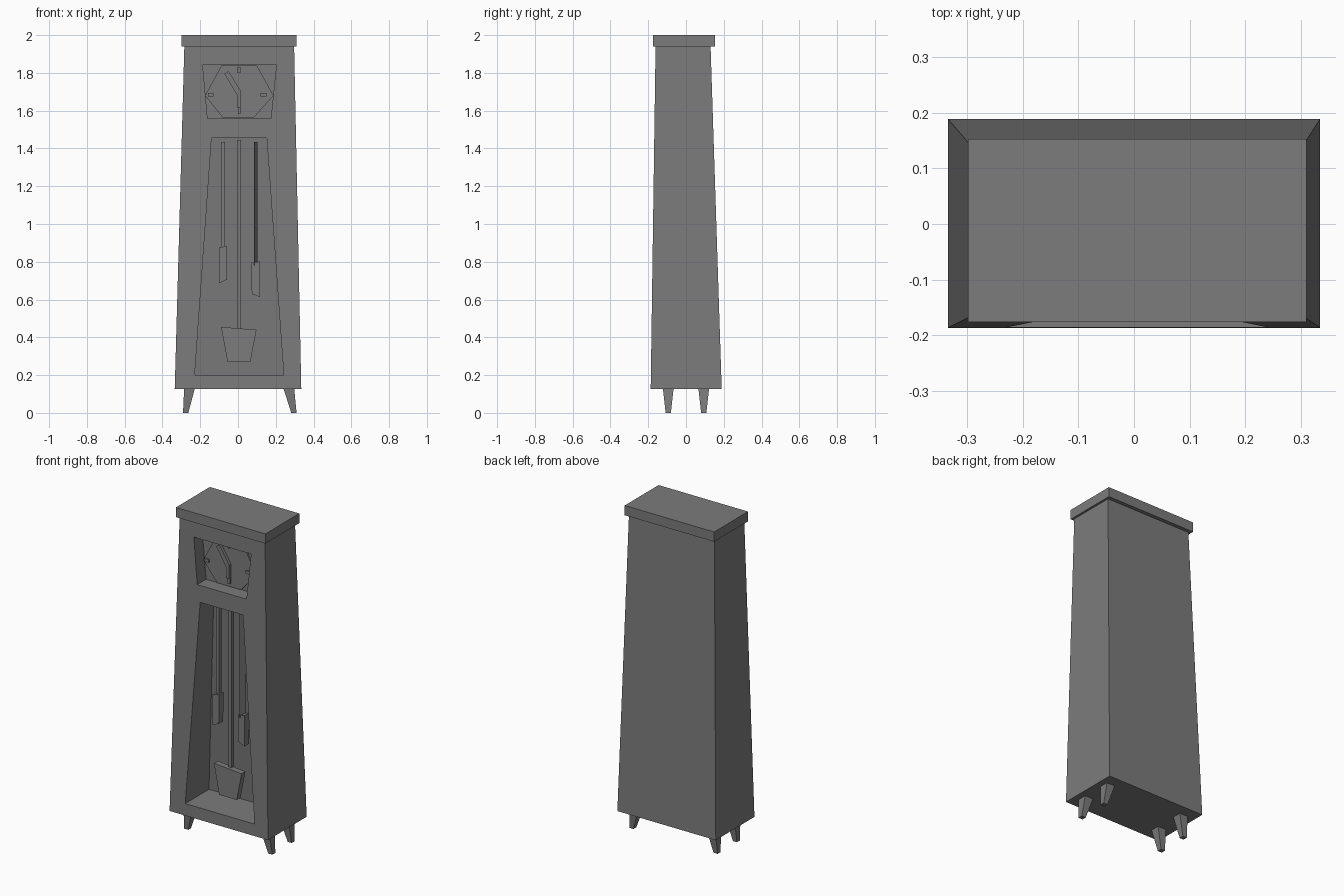
import bpy, bmesh

if "Cube" in bpy.data.objects:
    bpy.data.objects.remove(bpy.data.objects["Cube"])

# Dark grey finish shared by every part
grey = bpy.data.materials.new("dark_grey")
grey.diffuse_color = (0.2, 0.2, 0.2, 1)
grey.use_nodes = True
grey.node_tree.nodes["Principled BSDF"].inputs["Base Color"].default_value = grey.diffuse_color


def loft(name, ring_a, ring_b):
    """Closed solid between two rings of 3D points."""
    bm = bmesh.new()
    a = [bm.verts.new(p) for p in ring_a]
    b = [bm.verts.new(p) for p in ring_b]
    n = len(a)
    bm.faces.new(a)
    bm.faces.new(b)
    for i in range(n):
        j = (i + 1) % n
        bm.faces.new((a[i], a[j], b[j], b[i]))
    bmesh.ops.recalc_face_normals(bm, faces=bm.faces)
    mesh = bpy.data.meshes.new(name)
    bm.to_mesh(mesh)
    bm.free()
    mesh.materials.append(grey)
    ob = bpy.data.objects.new(name, mesh)
    bpy.context.collection.objects.link(ob)
    return ob


def rect(x0, x1, y0, y1, z):
    return [(x0, y0, z), (x1, y0, z), (x1, y1, z), (x0, y1, z)]


def slab(name, outline, y0, y1):
    """Front outline of (x, z) points extruded from y0 to y1."""
    return loft(name, [(x, y0, z) for x, z in outline],
                [(x, y1, z) for x, z in outline])


def bar(name, x0, x1, z0, z1, y0, y1):
    return slab(name, [(x0, z0), (x1, z0), (x1, z1), (x0, z1)], y0, y1)


# Tapered case and its cap
case = loft("case", rect(-0.335, 0.335, -0.187, 0.189, 0.127),
            rect(-0.284, 0.297, -0.161, 0.13, 1.945))
loft("cap", rect(-0.299, 0.31, -0.176, 0.153, 1.94),
     rect(-0.299, 0.31, -0.176, 0.153, 2.0))

# Cut the dial window and the pendulum window
dial_window = [(-0.161, 1.558), (0.174, 1.558), (0.203, 1.842), (-0.187, 1.842)]
long_window = [(-0.229, 0.2), (0.242, 0.2), (0.152, 1.455), (-0.14, 1.455)]
cutters = [
    slab("dial_window_cutter", dial_window, -0.4, -0.08),
    loft("pendulum_window_cutter", [(x, -0.4, z) for x, z in long_window],
         [(x, 0.045 if z < 1 else -0.035, z) for x, z in long_window]),
]
for c in cutters:
    m = case.modifiers.new(c.name, 'BOOLEAN')
    m.operation = 'DIFFERENCE'
    m.solver = 'EXACT'
    m.object = c
bpy.context.view_layer.update()
cut = bpy.data.meshes.new_from_object(
    case.evaluated_get(bpy.context.evaluated_depsgraph_get()))
case.modifiers.clear()
case.data = cut
for c in cutters:
    bpy.data.objects.remove(c, do_unlink=True)

# Six-sided dial face
slab("dial", [(-0.174, 1.68), (-0.08, 1.562), (0.082, 1.562),
              (0.188, 1.68), (0.1, 1.84), (-0.087, 1.84)], -0.09, -0.075)

# Hour marks
for label, x, z, w, h in (("left", -0.145, 1.685, 0.03, 0.018),
                          ("right", 0.135, 1.685, 0.03, 0.018),
                          ("top", 0.005, 1.815, 0.014, 0.03),
                          ("bottom", 0.007, 1.6, 0.014, 0.036)):
    bar(label + "_hour_mark", x - w / 2, x + w / 2, z - h / 2, z + h / 2,
        -0.1, -0.085)

# Clock hands
slab("minute_hand", [(-0.006, 1.685), (0.014, 1.705), (-0.05, 1.81),
                     (-0.072, 1.795)], -0.108, -0.085)
bar("hour_hand", -0.006, 0.014, 1.618, 1.705, -0.108, -0.085)

# Pendulum
bar("pendulum_rod", -0.006, 0.015, 0.43, 1.445, -0.085, -0.062)
slab("pendulum_bob", [(-0.055, 0.27), (0.065, 0.27), (0.098, 0.44),
                      (-0.09, 0.455)], -0.105, -0.068)

# Hanging weights; the right rod is turned away from the front
bar("left_weight_rod", -0.089, -0.07, 0.86, 1.435, -0.085, -0.06)
slab("left_weight", [(-0.1, 0.687), (-0.059, 0.705), (-0.057, 0.885),
                     (-0.1, 0.875)], -0.103, -0.06)
loft("right_weight_rod",
     *[[(0.086, -0.108, z), (0.103, -0.07, z), (0.095, -0.06, z),
        (0.086, -0.07, z)] for z in (0.78, 1.435)])
slab("right_weight", [(0.073, 0.63), (0.117, 0.613), (0.117, 0.802),
                      (0.071, 0.795)], -0.103, -0.06)

# Splayed, tapered square feet
for side, top_x, foot_x in (("left", -0.256, -0.277), ("right", 0.268, 0.296)):
    for end, y in (("front", -0.094), ("back", 0.094)):
        loft(f"{end}_{side}_foot",
             rect(foot_x - 0.014, foot_x + 0.014, y - 0.014, y + 0.014, 0),
             rect(top_x - 0.029, top_x + 0.029, y - 0.029, y + 0.029, 0.135))
